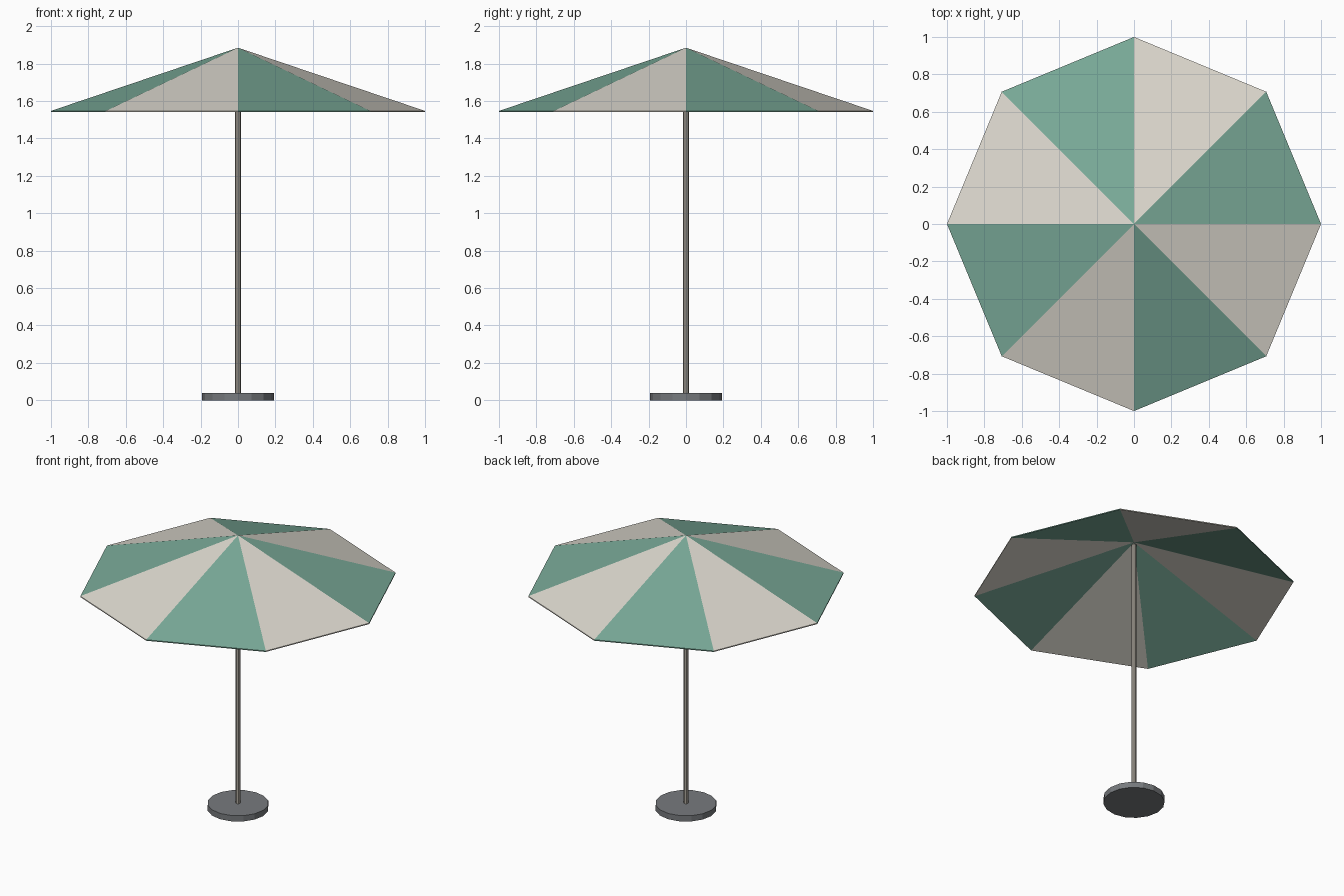
import bpy
import bmesh
from math import cos, sin, tau

cube = bpy.data.objects.get("Cube")
if cube:
    bpy.data.objects.remove(cube, do_unlink=True)


def material(name, rgb):
    mat = bpy.data.materials.new(name)
    mat.use_nodes = True
    mat.diffuse_color = (*rgb, 1)
    mat.node_tree.nodes["Principled BSDF"].inputs["Base Color"].default_value = (*rgb, 1)
    return mat


def finish(name, bm, materials):
    bmesh.ops.recalc_face_normals(bm, faces=bm.faces)
    mesh = bpy.data.meshes.new(name)
    bm.to_mesh(mesh)
    bm.free()
    for mat in materials:
        mesh.materials.append(mat)
    obj = bpy.data.objects.new(name, mesh)
    bpy.context.collection.objects.link(obj)
    return obj


def cylinder(name, sides, radius, bottom, top, mat):
    bm = bmesh.new()
    bmesh.ops.create_cone(bm, cap_ends=True, segments=sides, radius1=radius,
                          radius2=radius, depth=top - bottom)
    bmesh.ops.translate(bm, verts=bm.verts, vec=(0, 0, (bottom + top) / 2))
    return finish(name, bm, [mat])


green = material("canopy green", (0.19, 0.395, 0.31))
cream = material("canopy cream", (0.72, 0.69, 0.62))
metal = material("pole metal", (0.42, 0.39, 0.34))
stone = material("base grey", (0.185, 0.195, 0.207))

# Weighted base and pole
cylinder("base", 16, 0.192, 0, 0.04, stone)
cylinder("pole", 8, 0.015, 0.04, 1.86, metal)

# Thin canopy of alternating panels, with an underside and a narrow rim
PANELS, APEX, RIM, THICK = 8, 1.885, 1.547, 0.007
bm = bmesh.new()


def layer(drop):
    apex = bm.verts.new((0, 0, APEX - drop))
    ring = [bm.verts.new((cos(tau * i / PANELS), sin(tau * i / PANELS), RIM - drop))
            for i in range(PANELS)]
    return apex, ring


top_apex, top_ring = layer(0)
low_apex, low_ring = layer(THICK)
for i in range(PANELS):
    j = (i + 1) % PANELS
    for corners in ((top_apex, top_ring[i], top_ring[j]),
                    (low_apex, low_ring[j], low_ring[i]),
                    (top_ring[i], low_ring[i], low_ring[j], top_ring[j])):
        bm.faces.new(corners).material_index = i % 2
finish("canopy", bm, [green, cream])
